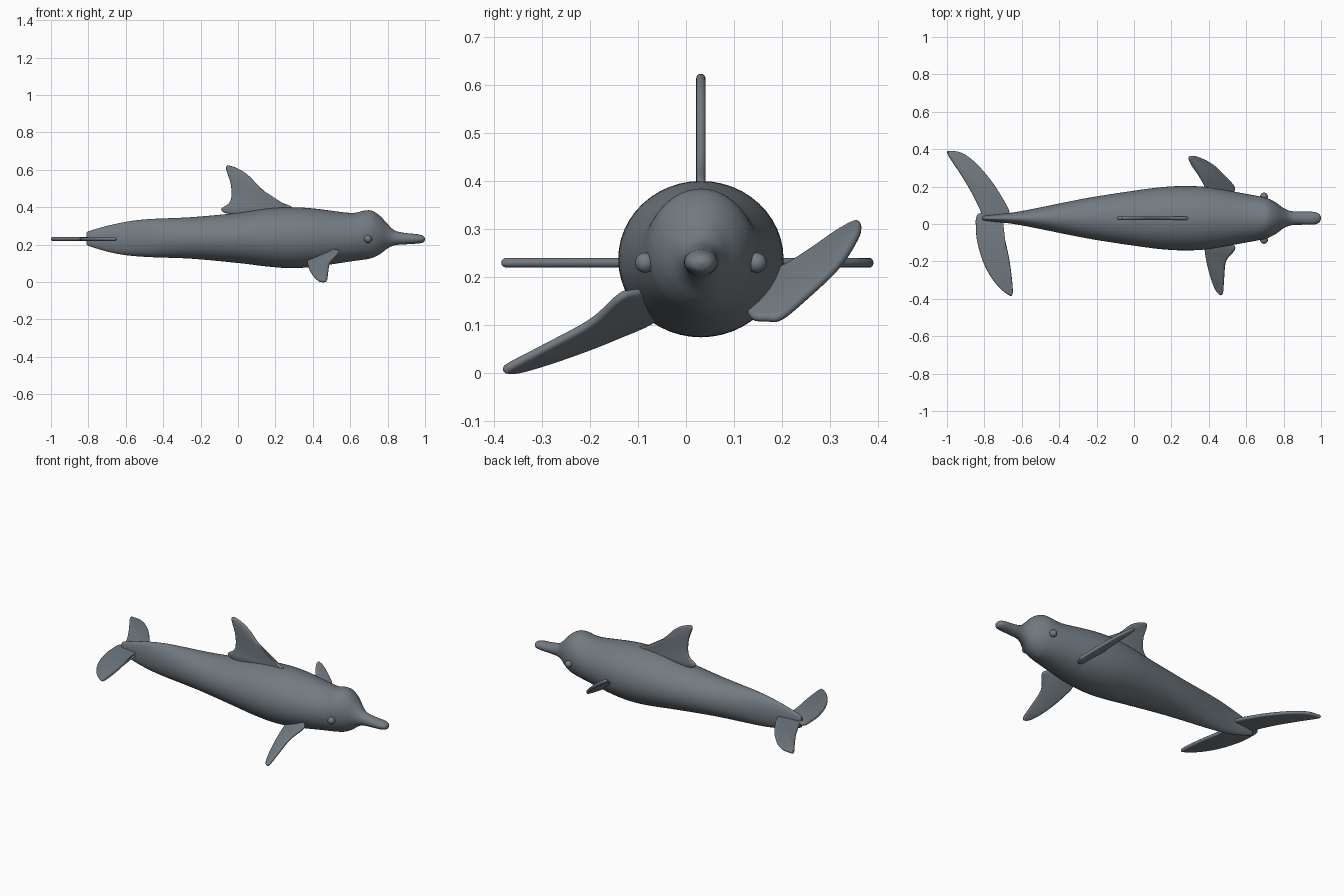
import bpy
import bmesh
import math
from mathutils import Vector

if "Cube" in bpy.data.objects:
    bpy.data.objects.remove(bpy.data.objects["Cube"], do_unlink=True)

MID_Y = 0.031

skin = bpy.data.materials.new("slate grey skin")
skin.use_nodes = True
skin.diffuse_color = (0.17, 0.2, 0.225, 1)
skin.node_tree.nodes["Principled BSDF"].inputs["Base Color"].default_value = skin.diffuse_color


def spline(points, steps, closed):
    """Catmull-Rom curve through points of any dimension."""
    pts = [Vector(p) for p in points]
    n = len(pts)
    out = []
    for i in range(n if closed else n - 1):
        if closed:
            a, b, c, d = (pts[(i + k) % n] for k in (-1, 0, 1, 2))
        else:
            a, b, c, d = (pts[min(max(i + k, 0), n - 1)] for k in (-1, 0, 1, 2))
        for s in range(steps):
            t = s / steps
            out.append(0.5 * (2 * b + (c - a) * t + (2 * a - 5 * b + 4 * c - d) * t ** 2
                              + (3 * b - a - 3 * c + d) * t ** 3))
    if not closed:
        out.append(pts[-1])
    return out


def loft(name, rings):
    """Skin a list of equal closed rings and cap both ends."""
    bm = bmesh.new()
    rows = [[bm.verts.new(p) for p in ring] for ring in rings]
    for a, b in zip(rows, rows[1:]):
        n = len(a)
        for i in range(n):
            j = (i + 1) % n
            bm.faces.new((a[i], a[j], b[j], b[i]))
    bm.faces.new(rows[0])
    bm.faces.new(rows[-1])
    bmesh.ops.recalc_face_normals(bm, faces=bm.faces)
    mesh = bpy.data.meshes.new(name)
    bm.to_mesh(mesh)
    bm.free()
    obj = bpy.data.objects.new(name, mesh)
    bpy.context.collection.objects.link(obj)
    finish(obj)


def finish(obj):
    obj.data.materials.append(skin)
    bpy.ops.object.select_all(action='DESELECT')
    obj.select_set(True)
    bpy.context.view_layer.objects.active = obj
    bpy.ops.object.shade_smooth_by_angle(angle=math.radians(50))


def fin(name, outline, place, normal, half=0.01):
    """Flat plate with a rounded rim; place maps outline (u, v) into space."""
    pts = spline(outline, 5, True)
    n = len(pts)
    area = sum(pts[i - 1].x * pts[i].y - pts[i].x * pts[i - 1].y for i in range(n))
    sign = 1 if area > 0 else -1
    inward = []
    for i in range(n):
        t = (pts[(i + 1) % n] - pts[i - 1]).normalized()
        inward.append(Vector((-t.y, t.x)) * sign)
    normal = Vector(normal).normalized()
    rings = []
    for k in range(-3, 4):
        angle = k * math.pi / 6
        inset = half * (1 - math.cos(angle))
        height = half * math.sin(angle)
        rings.append([Vector(place(*(p + w * inset))) + normal * height
                      for p, w in zip(pts, inward)])
    loft(name, rings)


# Body, head and beak: x, underside z, top z, half width
stations = [
    (-0.81, 0.205, 0.26, 0.008), (-0.79, 0.19, 0.275, 0.014),
    (-0.65, 0.152, 0.312, 0.03), (-0.5, 0.135, 0.335, 0.058),
    (-0.25, 0.125, 0.347, 0.108), (0, 0.102, 0.37, 0.147),
    (0.15, 0.084, 0.392, 0.166), (0.27, 0.075, 0.4, 0.172),
    (0.4, 0.081, 0.394, 0.165), (0.6, 0.11, 0.37, 0.13),
    (0.68, 0.121, 0.383, 0.115), (0.72, 0.13, 0.38, 0.104),
    (0.76, 0.15, 0.353, 0.083), (0.8, 0.18, 0.31, 0.054),
    (0.84, 0.197, 0.275, 0.038), (0.9, 0.202, 0.262, 0.035),
    (0.96, 0.206, 0.256, 0.034), (0.99, 0.212, 0.247, 0.023),
    (1, 0.227, 0.233, 0.004)]
SIDES = 48
body_rings = []
for x, low, high, width in spline(stations, 5, False):
    ring = []
    for i in range(SIDES):
        a = math.tau * i / SIDES
        ring.append((x, MID_Y + width * math.cos(a),
                     (low + high) / 2 + (high - low) / 2 * math.sin(a)))
    body_rings.append(ring)
loft("body", body_rings)

# Dorsal fin, outline in x and z
fin("dorsal_fin",
    [(-0.065, 0.615), (-0.02, 0.615), (0.05, 0.575), (0.12, 0.505), (0.2, 0.44),
     (0.29, 0.4), (0.25, 0.37), (0.1, 0.36), (-0.05, 0.365), (-0.09, 0.39),
     (-0.05, 0.42), (-0.035, 0.46), (-0.04, 0.53)],
    lambda u, v: (u, MID_Y, v), (0, 1, 0))

# Tail flukes, outlines in x and y
flukes = {
    "left_fluke": [(-0.998, 0.375), (-0.98, 0.39), (-0.92, 0.38), (-0.85, 0.33),
                   (-0.77, 0.24), (-0.71, 0.15), (-0.665, 0.06), (-0.7, 0.03),
                   (-0.8, 0.03), (-0.825, 0.08), (-0.87, 0.17), (-0.93, 0.27)],
    "right_fluke": [(-0.83, 0.055), (-0.845, -0.03), (-0.83, -0.13), (-0.79, -0.24),
                    (-0.73, -0.33), (-0.67, -0.38), (-0.65, -0.375), (-0.65, -0.32),
                    (-0.665, -0.2), (-0.69, -0.08), (-0.71, 0.01), (-0.7, 0.05)]}
for name, outline in flukes.items():
    fin(name, outline, lambda u, v: (u, v, 0.23), (0, 0, 1))


# Flippers, outlines in x and y on tilted planes z = a + b x + c y
def flipper(name, outline, a, b, c):
    fin(name, outline, lambda u, v: (u, v, a + b * u + c * v), (-b, -c, 1))


flipper("right_flipper",
        [(0.38, -0.06), (0.38, -0.15), (0.4, -0.25), (0.43, -0.34), (0.458, -0.377),
         (0.475, -0.37), (0.481, -0.3), (0.492, -0.2), (0.535, -0.145),
         (0.535, -0.115), (0.48, -0.06)],
        -0.048, 0.511, 0.486)
flipper("left_flipper",
        [(0.38, 0.12), (0.38, 0.19), (0.35, 0.25), (0.31, 0.31), (0.293, 0.35),
         (0.305, 0.364), (0.345, 0.358), (0.42, 0.32), (0.49, 0.255),
         (0.537, 0.2), (0.53, 0.165), (0.5, 0.13)],
        0.415, -0.653, 0.257)

# Eyes
for name, side in (("left_eye", 1), ("right_eye", -1)):
    bpy.ops.mesh.primitive_uv_sphere_add(segments=24, ring_count=12, radius=0.021,
                                         location=(0.695, MID_Y + side * 0.116, 0.23))
    eye = bpy.context.object
    eye.name = name
    finish(eye)
